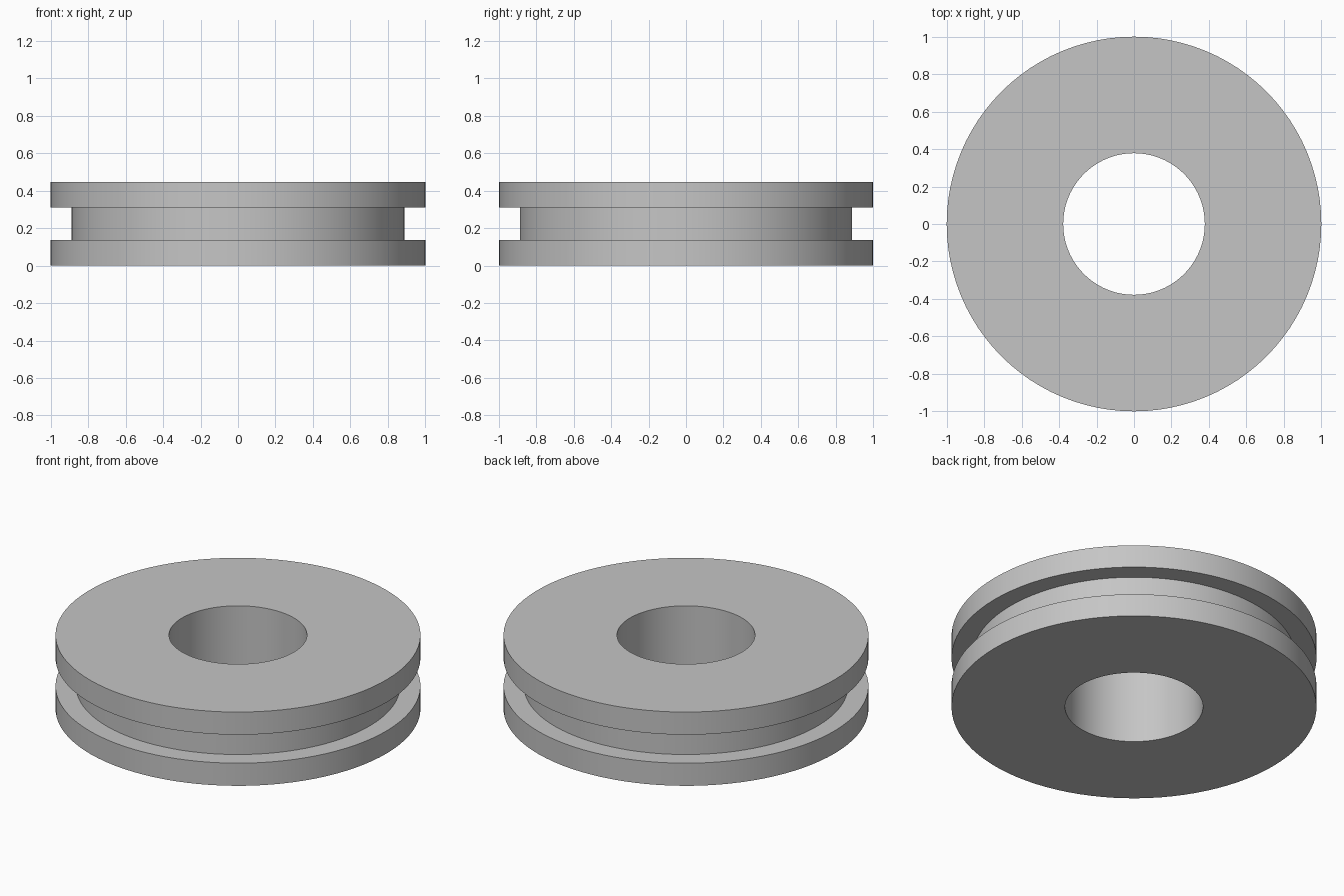
import bpy
import bmesh
import math

cube = bpy.data.objects.get("Cube")
if cube:
    bpy.data.objects.remove(cube, do_unlink=True)

SEGMENTS = 96
HEIGHT = 0.446
RIM_RADIUS = 1.0
GROOVE_RADIUS = 0.888
BORE_RADIUS = 0.378
FLANGE = 0.137

# Single grey material
grey = bpy.data.materials.new("plain grey")
grey.use_nodes = True
colour = (0.56, 0.56, 0.56, 1.0)
grey.diffuse_color = colour
grey.node_tree.nodes["Principled BSDF"].inputs["Base Color"].default_value = colour


def lathe(name, profile):
    """Revolve a closed (radius, height) profile around the z axis."""
    bm = bmesh.new()
    rings = []
    for i in range(SEGMENTS):
        a = 2 * math.pi * i / SEGMENTS
        rings.append([bm.verts.new((r * math.cos(a), r * math.sin(a), z))
                      for r, z in profile])
    count = len(profile)
    for i, ring in enumerate(rings):
        following = rings[(i + 1) % SEGMENTS]
        for j in range(count):
            k = (j + 1) % count
            bm.faces.new((ring[j], following[j], following[k], ring[k]))
    bmesh.ops.recalc_face_normals(bm, faces=bm.faces)
    mesh = bpy.data.meshes.new(name)
    bm.to_mesh(mesh)
    bm.free()
    mesh.materials.append(grey)
    obj = bpy.data.objects.new(name, mesh)
    bpy.context.collection.objects.link(obj)
    return obj


# Ring with two flanges, a square outer groove and a straight bore
top_flange = HEIGHT - FLANGE
wheel = lathe("grooved_ring", [
    (BORE_RADIUS, 0), (RIM_RADIUS, 0),
    (RIM_RADIUS, FLANGE), (GROOVE_RADIUS, FLANGE),
    (GROOVE_RADIUS, top_flange), (RIM_RADIUS, top_flange),
    (RIM_RADIUS, HEIGHT), (BORE_RADIUS, HEIGHT),
])

# Smooth round walls with crisp corners
bpy.ops.object.select_all(action='DESELECT')
wheel.select_set(True)
bpy.context.view_layer.objects.active = wheel
bpy.ops.object.shade_smooth_by_angle(angle=math.radians(30))
